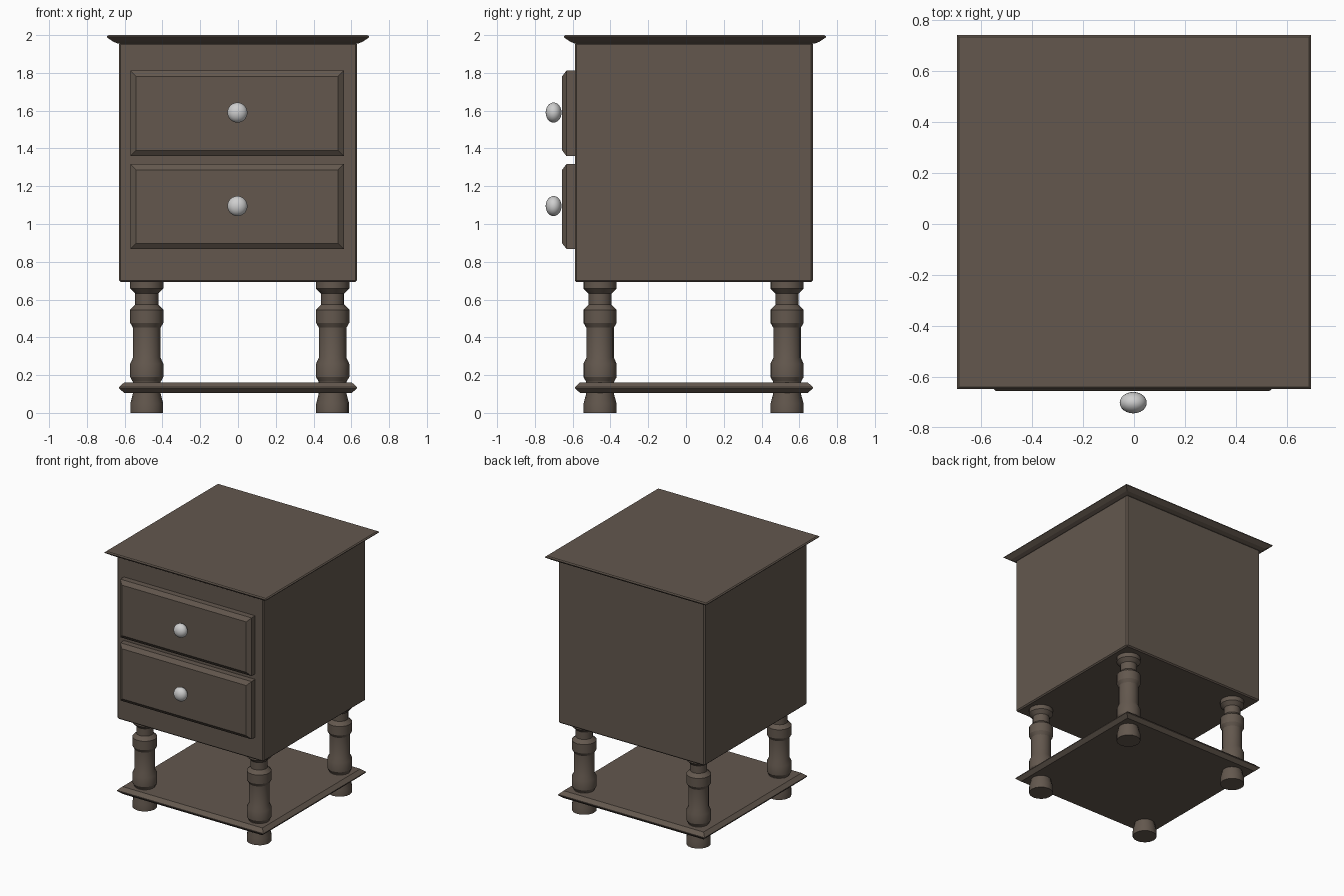
import bpy, bmesh, math
from mathutils import Matrix

if "Cube" in bpy.data.objects:
    bpy.data.objects.remove(bpy.data.objects["Cube"])


def material(name, rgb):
    m = bpy.data.materials.new(name)
    m.diffuse_color = (*rgb, 1)
    m.use_nodes = True
    m.node_tree.nodes["Principled BSDF"].inputs["Base Color"].default_value = m.diffuse_color
    return m


WOOD = material("dark brown wood", (0.125, 0.097, 0.076))
METAL = material("pale grey metal", (0.62, 0.62, 0.62))


def finish(bm, name, mat, smooth=None):
    bmesh.ops.recalc_face_normals(bm, faces=bm.faces)
    me = bpy.data.meshes.new(name)
    bm.to_mesh(me)
    bm.free()
    me.materials.append(mat)
    ob = bpy.data.objects.new(name, me)
    bpy.context.collection.objects.link(ob)
    if smooth:
        bpy.ops.object.select_all(action='DESELECT')
        ob.select_set(True)
        bpy.context.view_layer.objects.active = ob
        bpy.ops.object.shade_smooth_by_angle(angle=math.radians(smooth))
    return ob


def loft(name, rings, smooth=None):
    """Closed solid through a list of rings of points."""
    bm = bmesh.new()
    loops = [[bm.verts.new(p) for p in r] for r in rings]
    for a, b in zip(loops, loops[1:]):
        n = len(a)
        for i in range(n):
            j = (i + 1) % n
            bm.faces.new((a[i], a[j], b[j], b[i]))
    bm.faces.new(loops[0][::-1])
    bm.faces.new(loops[-1])
    return finish(bm, name, WOOD, smooth)


def slab(name, cy, profile):
    """Square board: profile lists (half width, z)."""
    return loft(name, [[(-h, cy - h, z), (h, cy - h, z), (h, cy + h, z), (-h, cy + h, z)]
                       for h, z in profile])


# Top board, cabinet and lower shelf
slab("top_board", 0.047, [(0.635, 1.955), (0.66, 1.965), (0.694, 1.988), (0.694, 1.993), (0.686, 2.0)])
slab("lower_shelf", 0.042, [(0.602, 0.105), (0.63, 0.13), (0.63, 0.136), (0.602, 0.162)])
body = slab("cabinet", 0.042, [(0.63, 0.692), (0.63, 1.96)])
bev = body.modifiers.new("soft edges", 'BEVEL')
bev.width = 0.009
bev.segments = 1

# Drawer fronts with chamfered faces, and their knobs
for name, z0, z1, kz in (("upper", 1.36, 1.812, 1.59), ("lower", 0.868, 1.317, 1.095)):
    rings = []
    for y, i in ((-0.57, 0), (-0.633, 0), (-0.656, 0.03)):
        rings.append([(-0.57 + i, y, z0 + i), (0.56 - i, y, z0 + i),
                      (0.56 - i, y, z1 - i), (-0.57 + i, y, z1 - i)])
    loft(name + "_drawer_front", rings)
    bm = bmesh.new()
    bmesh.ops.create_uvsphere(bm, u_segments=24, v_segments=14, radius=1,
                              matrix=Matrix.Translation((-0.003, -0.701, kz))
                              @ Matrix.Diagonal((0.053, 0.042, 0.053, 1)))
    finish(bm, name + "_knob", METAL, 60)

# Turned legs
TURNING = [(0.087, 0), (0.087, 0.05), (0.074, 0.1), (0.074, 0.165), (0.088, 0.19), (0.088, 0.26),
           (0.073, 0.292), (0.073, 0.451), (0.088, 0.477), (0.088, 0.546), (0.061, 0.573),
           (0.061, 0.631), (0.088, 0.658), (0.088, 0.7)]
SIDES = 16
for side, x in (("left", -0.483), ("right", 0.501)):
    for end, y in (("front", -0.455), ("back", 0.535)):
        loft(f"{end}_{side}_leg",
             [[(x + r * math.cos(2 * math.pi * k / SIDES), y + r * math.sin(2 * math.pi * k / SIDES), z)
               for k in range(SIDES)] for r, z in TURNING], 25)
